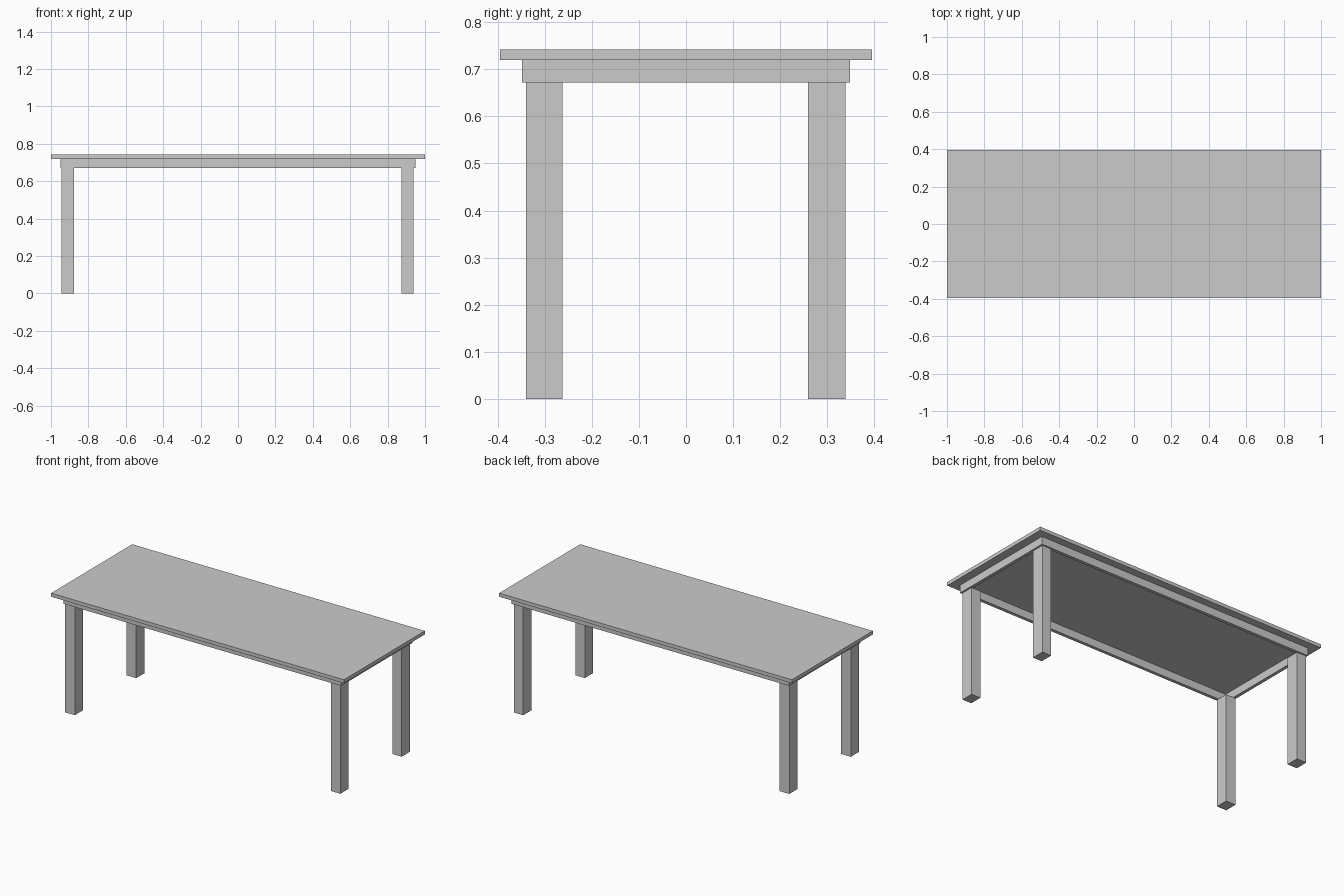
import bpy

if "Cube" in bpy.data.objects:
    bpy.data.objects.remove(bpy.data.objects["Cube"])


def box(name, x0, x1, y0, y1, z0, z1):
    """Axis-aligned box between two corners."""
    bpy.ops.mesh.primitive_cube_add(
        size=1, location=((x0 + x1) / 2, (y0 + y1) / 2, (z0 + z1) / 2))
    ob = bpy.context.object
    ob.name = name
    ob.scale = (x1 - x0, y1 - y0, z1 - z0)
    bpy.ops.object.transform_apply(location=False, rotation=False, scale=True)
    return ob


LEG_TOP, APRON_TOP, TOP = 0.672, 0.72, 0.742
AX, AY, T = 0.948, 0.348, 0.02      # apron half sizes and board thickness

# Tabletop
box("tabletop", -1, 1, -0.395, 0.395, APRON_TOP, TOP)

# Apron: long rails at front and back, short rails fitted between them
box("front_rail", -AX, AX, -AY, -AY + T, LEG_TOP, APRON_TOP)
box("back_rail", -AX, AX, AY - T, AY, LEG_TOP, APRON_TOP)
box("left_rail", -AX, -AX + T, -AY + T, AY - T, LEG_TOP, APRON_TOP)
box("right_rail", AX - T, AX, -AY + T, AY - T, LEG_TOP, APRON_TOP)

# Four square legs
for side, x0, x1 in (("left", -0.943, -0.877), ("right", 0.875, 0.937)):
    for end, y0, y1 in (("front", -0.34, -0.262), ("back", 0.259, 0.339)):
        box(f"{end}_{side}_leg", x0, x1, y0, y1, 0, LEG_TOP)
